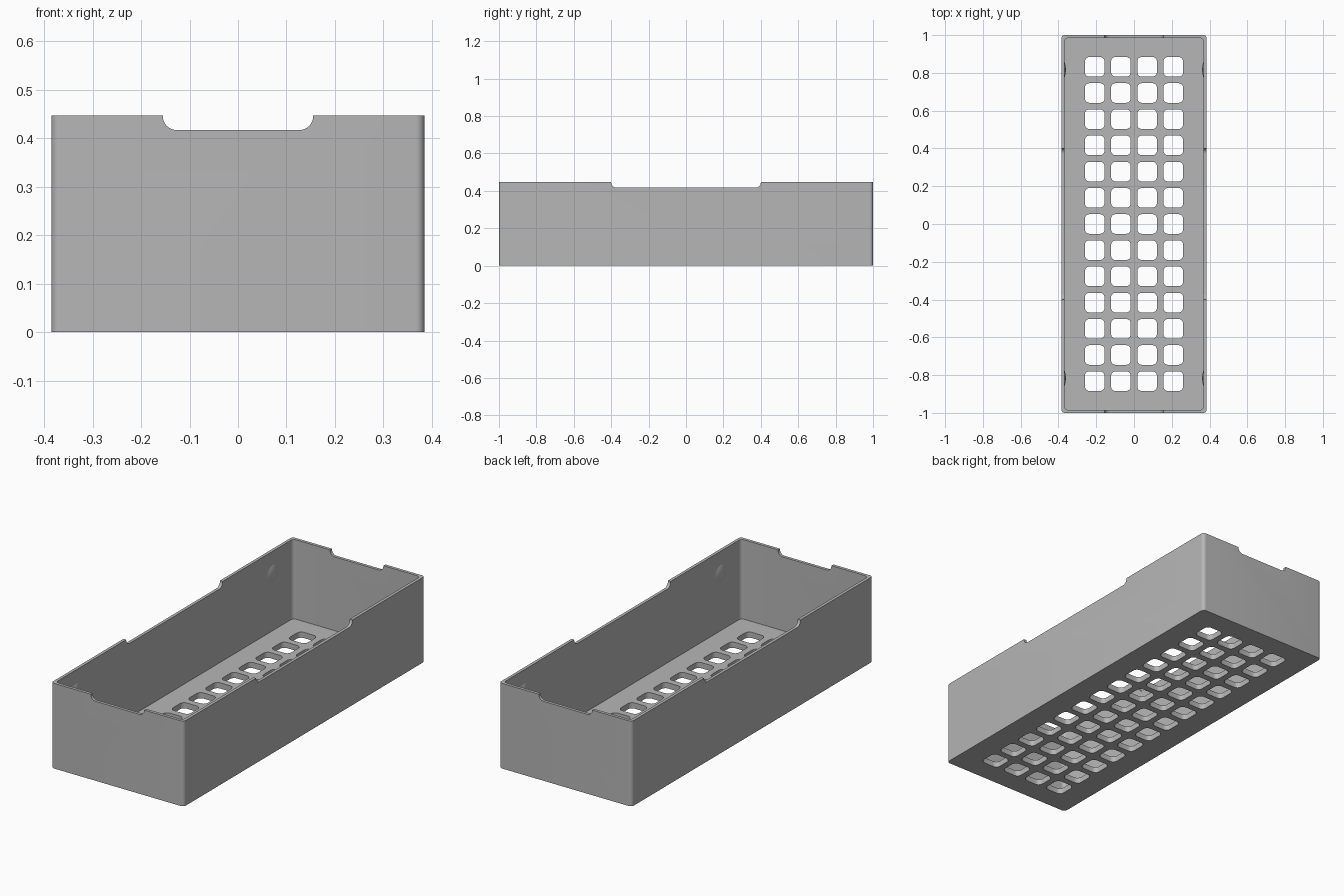
import bpy, bmesh, math
from mathutils import Matrix

if "Cube" in bpy.data.objects:
    bpy.data.objects.remove(bpy.data.objects["Cube"])

W, L, H = 0.385, 1.0, 0.447      # half width, half length, height
WALL, FLOOR = 0.016, 0.03
PITCH, HOLE = 0.1387, 0.052      # grid spacing, half hole size

grey = bpy.data.materials.new("plain grey")
grey.diffuse_color = (0.47, 0.47, 0.47, 1)
grey.use_nodes = True
grey.node_tree.nodes["Principled BSDF"].inputs["Base Color"].default_value = grey.diffuse_color


def finish(name, bm):
    mesh = bpy.data.meshes.new(name)
    bm.to_mesh(mesh)
    bm.free()
    mesh.materials.append(grey)
    ob = bpy.data.objects.new(name, mesh)
    bpy.context.collection.objects.link(ob)
    return ob


def add_prism(bm, a, b, r, lo, hi, matrix=Matrix(), seg=8):
    """Rounded rectangle with half sizes a, b, extruded from lo to hi."""
    pts = []
    for k, (sx, sy) in enumerate([(1, 1), (-1, 1), (-1, -1), (1, -1)]):
        for i in range(seg + 1):
            t = math.pi / 2 * (k + i / seg)
            pts.append((sx * (a - r) + r * math.cos(t), sy * (b - r) + r * math.sin(t)))
    bot = [bm.verts.new(matrix @ Matrix.Translation((x, y, lo)).translation) for x, y in pts]
    top = [bm.verts.new(matrix @ Matrix.Translation((x, y, hi)).translation) for x, y in pts]
    n = len(pts)
    faces = [bm.faces.new(bot[::-1]), bm.faces.new(top)]
    for i in range(n):
        j = (i + 1) % n
        faces.append(bm.faces.new((bot[i], bot[j], top[j], top[i])))
    bmesh.ops.recalc_face_normals(bm, faces=faces)


def cut(target, cutter):
    mod = target.modifiers.new("cut", 'BOOLEAN')
    mod.operation, mod.solver, mod.object = 'DIFFERENCE', 'EXACT', cutter
    bpy.context.view_layer.objects.active = target
    bpy.ops.object.modifier_apply(modifier=mod.name)
    bpy.data.objects.remove(cutter, do_unlink=True)


# Outer block of the tray
bm = bmesh.new()
add_prism(bm, W, L, 0.018, 0, H)
tray = finish("tray", bm)

# Hollow inside
bm = bmesh.new()
add_prism(bm, W - WALL, L - WALL, 0.02, FLOOR, H + 0.1)
cut(tray, finish("hollow_cutter", bm))

# Grid of rounded drain holes in the floor
bm = bmesh.new()
for i in range(4):
    for j in range(13):
        at = Matrix.Translation(((i - 1.5) * PITCH, (j - 6) * PITCH, 0))
        add_prism(bm, HOLE, HOLE, 0.024, -0.05, FLOOR + 0.05, at, 5)
cut(tray, finish("hole_cutter", bm))

# Shallow notches in the rims of the end walls and the side walls
up = Matrix.Translation((0, 0, H + 0.07))
stand = Matrix.Rotation(math.pi / 2, 4, 'X')
bm = bmesh.new()
add_prism(bm, 0.155, 0.1, 0.028, -1.2, 1.2, up @ stand)
cut(tray, finish("end_notch_cutter", bm))
bm = bmesh.new()
add_prism(bm, 0.4, 0.1, 0.028, -0.6, 0.6, up @ Matrix.Rotation(math.pi / 2, 4, 'Z') @ stand)
cut(tray, finish("side_notch_cutter", bm))

# Low domed nubs on the inside of the side walls
r, h = 0.045, 0.008
R = (r * r + h * h) / (2 * h)
nubs = []
for sx in (-1, 1):
    for sy in (-1, 1):
        bm = bmesh.new()
        bmesh.ops.create_uvsphere(bm, u_segments=32, v_segments=48, radius=R)
        bmesh.ops.bisect_plane(bm, geom=bm.verts[:] + bm.edges[:] + bm.faces[:],
                               plane_co=(0, 0, R - h), plane_no=(0, 0, 1), clear_inner=True)
        place = (Matrix.Translation((sx * (W - WALL), sy * 0.817, 0.33))
                 @ Matrix.Rotation(-sx * math.pi / 2, 4, 'Y')
                 @ Matrix.Translation((0, 0, h - R)))
        bm.transform(place)
        nubs.append(finish("wall_nub", bm))

# Smooth the rounded corners only
bpy.ops.object.select_all(action='DESELECT')
for ob in [tray] + nubs:
    ob.select_set(True)
bpy.context.view_layer.objects.active = tray
bpy.ops.object.shade_smooth_by_angle(angle=math.radians(30))
